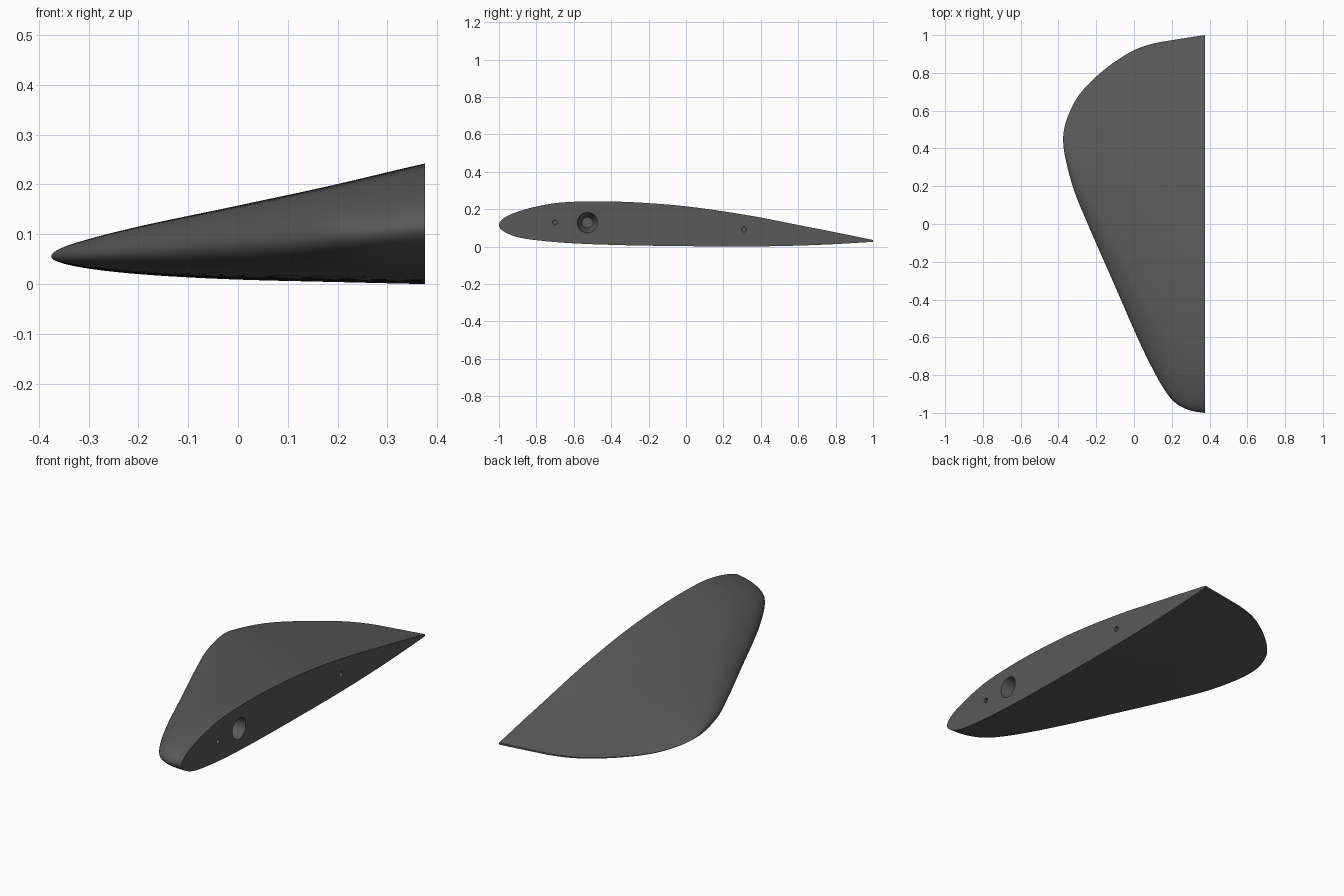
import bpy, bmesh, math
from mathutils import Matrix

if "Cube" in bpy.data.objects:
    bpy.data.objects.remove(bpy.data.objects["Cube"])


def curve(keys, v):
    """Smooth interpolation through (position, value) keys."""
    n = len(keys)

    def slope(i):
        a, b = keys[max(i - 1, 0)], keys[min(i + 1, n - 1)]
        if i in (0, n - 1):
            return (b[1] - a[1]) / (b[0] - a[0])
        k = keys[i]
        h0, h1 = k[0] - a[0], b[0] - k[0]
        return ((k[1] - a[1]) / h0 * h1 + (b[1] - k[1]) / h1 * h0) / (h0 + h1)

    i = 0
    while i < n - 2 and v > keys[i + 1][0]:
        i += 1
    (x0, y0), (x1, y1) = keys[i], keys[i + 1]
    h = x1 - x0
    t = (v - x0) / h
    return ((2*t**3 - 3*t**2 + 1) * y0 + (t**3 - 2*t**2 + t) * h * slope(i)
            + (3*t**2 - 2*t**3) * y1 + (t**3 - t**2) * h * slope(i + 1))


def rooted(pairs, start, length):
    # square-root spacing keeps the rounded end smooth
    return [(math.sqrt(max(0, (p - start) / length)), q) for p, q in pairs]


ROOT_X, SPAN = 0.375, 0.75
TIP_X = ROOT_X - SPAN

# Outline of the fin against x
leading = rooted([(-.375, .45), (-.356, .317), (-.32, .185), (-.245, 0), (-.1, -.33),
                  (0, -.56), (.05, -.67), (.1, -.77), (.15, -.86), (.2, -.93),
                  (.25, -.967), (.3, -.988), (.375, -1)], TIP_X, SPAN)
trailing = rooted([(-.375, .45), (-.35, .57), (-.3, .67), (-.2, .78), (-.1, .86),
                   (0, .92), (.1, .955), (.2, .973), (.375, 1)], TIP_X, SPAN)
upper = rooted([(-.375, .055), (-.35, .074), (-.3, .09), (-.2, .115), (0, .157),
                (.2, .2), (.375, .241)], TIP_X, SPAN)
lower = rooted([(-.375, .055), (-.35, .041), (-.3, .031), (-.2, .02), (0, .009),
                (.2, .004), (.375, 0)], TIP_X, SPAN)

# Root section against y
section_top = rooted([(-1, .115), (-.95, .166), (-.9, .186), (-.8, .214), (-.7, .232),
                      (-.55, .241), (-.2, .232), (0, .215), (.2, .188), (.4, .155),
                      (.6, .115), (.8, .076), (1, .035)], -1, 2)
section_bottom = rooted([(-1, .115), (-.95, .068), (-.9, .05), (-.8, .034), (-.6, .017),
                         (-.4, .009), (0, .002), (.3, 0), (.6, .005), (.8, .013),
                         (1, .025)], -1, 2)

material = bpy.data.materials.new("dark grey")
material.diffuse_color = (0.1, 0.1, 0.1, 1)
material.use_nodes = True
material.node_tree.nodes["Principled BSDF"].inputs["Base Color"].default_value = material.diffuse_color

# Lofted fin body
STATIONS, STEPS = 56, 48
profile = [(k / STEPS, section_top) for k in range(STEPS, -1, -1)]
profile += [(k / STEPS, section_bottom) for k in range(1, STEPS + 1)]
profile = [(s * s, curve(keys, s) / .241) for s, keys in profile]

bm = bmesh.new()
tip = bm.verts.new((TIP_X, .45, .055))
rings = []
for j in range(1, STATIONS + 1):
    s = j / STATIONS
    y0, y1 = curve(leading, s), curve(trailing, s)
    z0, z1 = curve(lower, s), curve(upper, s)
    rings.append([bm.verts.new((TIP_X + SPAN * s * s, y0 + (y1 - y0) * u, z0 + (z1 - z0) * w))
                  for u, w in profile])
count = len(profile)
for i in range(count):
    k = (i + 1) % count
    bm.faces.new((tip, rings[0][i], rings[0][k]))
    for a, b in zip(rings, rings[1:]):
        bm.faces.new((a[i], b[i], b[k], a[k]))
bm.faces.new(rings[-1])
bmesh.ops.recalc_face_normals(bm, faces=bm.faces)
mesh = bpy.data.meshes.new("fin")
bm.to_mesh(mesh)
bm.free()
fin = bpy.data.objects.new("fin", mesh)
bpy.context.collection.objects.link(fin)
mesh.materials.append(material)
bpy.context.view_layer.objects.active = fin
fin.select_set(True)


def drill(name, y, z, radius, end_radius, depth):
    """Cut a hole into the flat root face."""
    over = .02
    cm = bmesh.new()
    mouth = radius + (radius - end_radius) * over / depth
    bmesh.ops.create_cone(cm, cap_ends=True, segments=32, radius1=end_radius, radius2=mouth,
                          depth=depth + over,
                          matrix=Matrix.Translation((ROOT_X + (over - depth) / 2, y, z))
                          @ Matrix.Rotation(math.pi / 2, 4, 'Y'))
    me = bpy.data.meshes.new(name)
    cm.to_mesh(me)
    cm.free()
    me.materials.append(material)
    cutter = bpy.data.objects.new(name, me)
    cutter.hide_render = True
    bpy.context.collection.objects.link(cutter)
    mod = fin.modifiers.new(name, 'BOOLEAN')
    mod.operation, mod.solver, mod.object = 'DIFFERENCE', 'EXACT', cutter
    bpy.ops.object.modifier_apply(modifier=name)
    bpy.data.objects.remove(cutter)


# Mounting socket and two pin holes
drill("mounting_socket", -.527, .128, .055, .029, .10)
drill("front_pin_hole", -.70, .128, .013, .012, .08)
drill("rear_pin_hole", .31, .091, .013, .012, .08)

bpy.ops.object.shade_smooth_by_angle(angle=math.radians(35))
